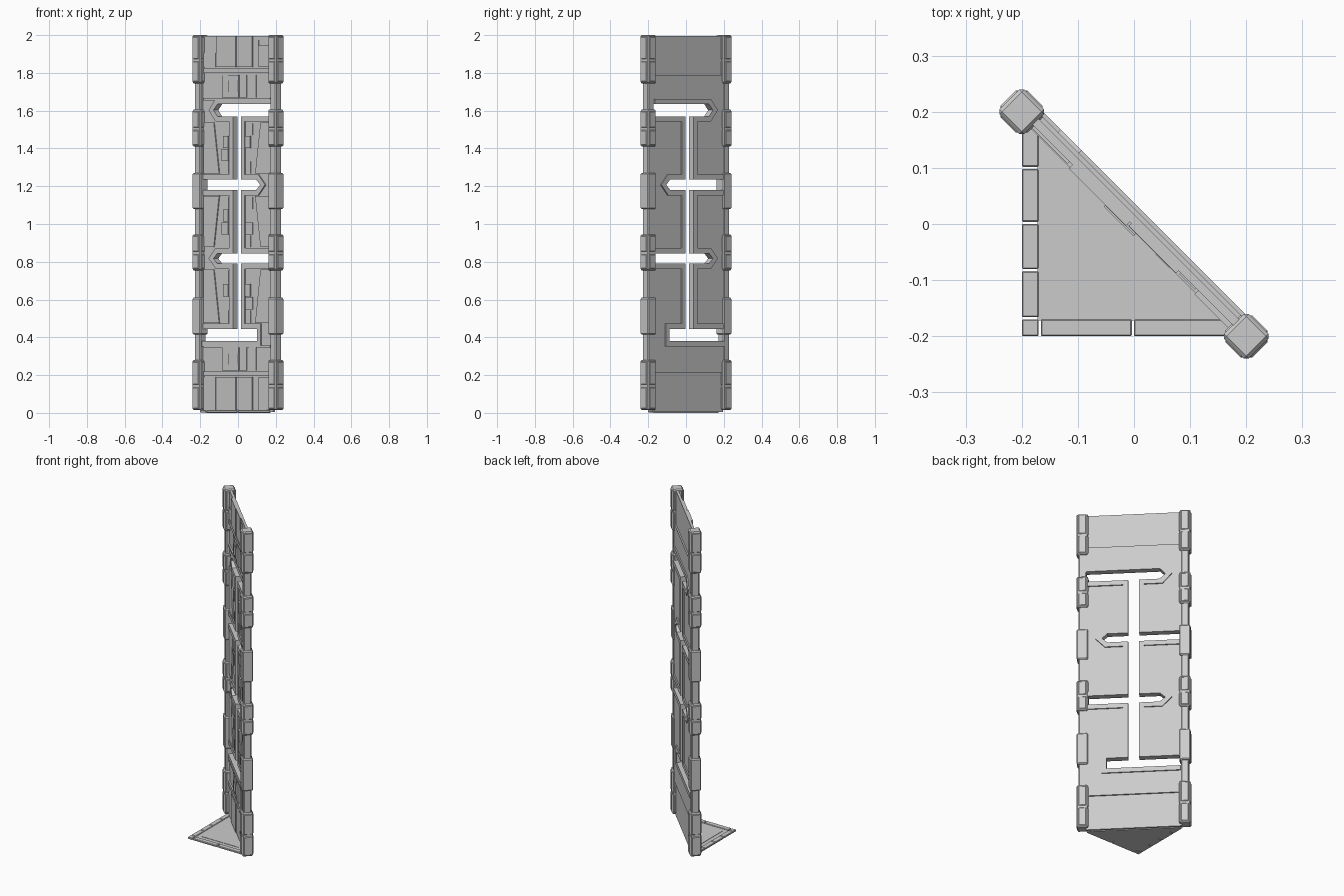
import bpy, bmesh, math
from mathutils import Matrix

cube = bpy.data.objects.get("Cube")
if cube:
    bpy.data.objects.remove(cube, do_unlink=True)

grey = bpy.data.materials.new("stone_grey")
grey.use_nodes = True
colour = (0.6, 0.6, 0.6, 1)
grey.diffuse_color = colour
grey.node_tree.nodes["Principled BSDF"].inputs["Base Color"].default_value = colour

# The wall is built facing -y, then turned onto the diagonal
TURN = Matrix.Rotation(-math.pi / 4, 4, "Z")
HALF = 0.283          # distance from centre to each post


def finish(name, bm, matrix=TURN):
    bmesh.ops.recalc_face_normals(bm, faces=bm.faces)
    mesh = bpy.data.meshes.new(name)
    bm.to_mesh(mesh)
    bm.free()
    mesh.materials.append(grey)
    obj = bpy.data.objects.new(name, mesh)
    obj.matrix_world = matrix
    bpy.context.collection.objects.link(obj)
    return obj


def add_box(bm, x0, x1, y0, y1, z0, z1):
    m = Matrix.Translation(((x0 + x1) / 2, (y0 + y1) / 2, (z0 + z1) / 2))
    bmesh.ops.create_cube(bm, size=1, matrix=m @ Matrix.Diagonal((x1 - x0, y1 - y0, z1 - z0, 1)))


def prism(bm, points, depth):
    face = bm.faces.new([bm.verts.new(p) for p in points])
    out = bmesh.ops.extrude_face_region(bm, geom=[face])
    verts = [v for v in out["geom"] if isinstance(v, bmesh.types.BMVert)]
    bmesh.ops.translate(bm, verts=verts, vec=depth)


def bevel(obj, width):
    mod = obj.modifiers.new("Bevel", "BEVEL")
    mod.width = width
    mod.segments = 1


# Outline of the branching slot, grown by a margin
SLOTS = [(0.38, 0.445), (0.79, 0.845), (1.18, 1.235), (1.57, 1.635)]


def slot_outline(margin, end):
    def closed_end(side, lo, hi, flat):
        if flat:
            x = side * (0.15 + margin)
            return [(x, lo), (x, hi)]
        x, tip = side * (0.145 + margin / 2), side * (0.175 + margin * 1.3)
        return [(x, lo), (tip, (lo + hi) / 2), (x, hi)]

    def flank(side):
        pts = []
        for i, (lo, hi) in enumerate(SLOTS):
            lo, hi = lo - margin, hi + margin
            opens = (i % 2 == 1) == (side > 0)
            arm = [(side * end, lo), (side * end, hi)] if opens else closed_end(side, lo, hi, i == 0)
            neck = side * (0.03 + margin)
            pts += ([(neck, lo)] if i > 0 else []) + arm + ([(neck, hi)] if i < 3 else [])
        return pts
    return flank(1) + flank(-1)[::-1]


def slot_prism(name, margin, end, y0, y1):
    bm = bmesh.new()
    prism(bm, [(x, y0, z) for x, z in slot_outline(margin, end)], (0, y1 - y0, 0))
    return finish(name, bm)


cutter = slot_prism("slot_cutter", 0, 0.3, -0.1, 0.1)
cutter.hide_render = True
cutter.hide_viewport = True
cutter.display_type = "WIRE"


def cut(obj):
    mod = obj.modifiers.new("Slot", "BOOLEAN")
    mod.operation = "DIFFERENCE"
    mod.solver = "EXACT"
    mod.object = cutter


# Wall plates and the raised rim round the slot
bm = bmesh.new()
add_box(bm, -0.265, 0.265, -0.001, 0.020, 0.215, 1.79)
cut(finish("wall_middle", bm))
for name, z0, z1 in (("wall_top", 1.785, 1.995), ("wall_base", 0.004, 0.22)):
    bm = bmesh.new()
    add_box(bm, -0.265, 0.265, -0.003, 0.012, z0, z1)
    finish(name, bm)
cut(slot_prism("slot_rim", 0.028, 0.26, -0.009, 0.027))

# Horizontal ledges on the front
bm = bmesh.new()
for z0, z1 in ((1.80, 1.825), (0.195, 0.22), (1.655, 1.668), (0.345, 0.358)):
    add_box(bm, -0.25, 0.25, -0.010, 0.002, z0, z1)
finish("front_ledges", bm)

# Tall slabs on the front of the top and base
bm = bmesh.new()
for x0, x1, d, drop in ((-0.25, -0.16, 0.008, 0.09), (-0.152, -0.008, 0.012, 0),
                        (-0.004, 0.115, 0.009, 0), (0.12, 0.16, 0.006, 0.02),
                        (0.165, 0.25, 0.012, 0.05)):
    add_box(bm, x0, x1, -d, 0, 1.83, 1.995 - drop)
    add_box(bm, x0, x1, -d, 0, 0.015, 0.19)
finish("front_slabs", bm)

# Small blocks above and below the slot
bm = bmesh.new()
for z0 in (0.225, 1.67):
    for x0, x1, d in ((-0.11, -0.065, 0.008), (-0.06, 0.015, 0.013),
                      (0.02, 0.07, 0.008), (0.09, 0.14, 0.006)):
        add_box(bm, x0, x1, -d, 0, z0, z0 + 0.12)
    add_box(bm, -0.06, 0.015, -0.016, 0, z0 + 0.03, z0 + 0.09)
finish("front_blocks", bm)

# Slanted cover panels and stacked blocks beside the central slit
bm = bmesh.new()
gaps = [(hi + 0.032, lo - 0.032) for (_, hi), (lo, _) in zip(SLOTS, SLOTS[1:])]
for i, (z0, z1) in enumerate(gaps):
    for side in (-1, 1):
        lean = 0.02 if (i + side) % 2 else -0.02
        prism(bm, [(side * x, -0.007, z) for x, z in
                   ((0.25, z0), (0.25, z1), (0.155 + lean, z1), (0.155 - lean, z0))], (0, 0.01, 0))
        height = (z1 - z0) / 4
        for k in range(4):
            if (k + i + side) % 4:
                add_box(bm, *sorted((side * 0.065, side * (0.115 if k % 2 else 0.10))),
                        -0.005 - 0.003 * (k % 3), 0, z0 + k * height, z0 + (k + 0.93) * height)
finish("front_panels", bm)

# Posts with bands of bevelled blocks
BANDS = [(0.015, 0.28), (0.415, 0.61), (0.755, 0.945), (1.08, 1.27), (1.41, 1.605), (1.745, 2.0)]
for side, label in ((-1, "right"), (1, "left")):
    x = side * HALF
    bm = bmesh.new()
    add_box(bm, x - 0.022, x + 0.022, -0.022, 0.022, 0.02, 1.99)
    bevel(finish(label + "_post", bm), 0.006)
    bm = bmesh.new()
    for i, (z0, z1) in enumerate(BANDS):
        add_box(bm, x - 0.031, x + 0.031, -0.031, 0.031, z0, z1)
        if i % 2 == 0 or i == 5:
            mid = z0 + (z1 - z0) * 0.48
            for a, b in ((z0 + 0.006, mid - 0.004), (mid + 0.004, z1 - 0.006)):
                add_box(bm, x - 0.025, x + 0.025, -0.034, 0.034, a, b)
                add_box(bm, x - 0.034, x + 0.034, -0.025, 0.025, a, b)
    bevel(finish(label + "_post_blocks", bm), 0.006)

# Triangular floor with a raised centre
FLAT = Matrix.Identity(4)
for name, c, far, z0, z1 in (("floor", -0.172, 0.172, 0, 0.010),
                             ("floor_centre", -0.146, 0.110, 0.008, 0.012)):
    bm = bmesh.new()
    prism(bm, [(c, c, z0), (far, c, z0), (c, far, z0)], (0, 0, z1 - z0))
    finish(name, bm, FLAT)

# Edge strips in separate lengths along both straight sides
bm = bmesh.new()
for a, b in ((-0.2, -0.170), (-0.166, -0.004), (0.0, 0.17)):
    add_box(bm, a, b, -0.2, -0.17, 0.003, 0.014)
for a, b in ((-0.166, -0.084), (-0.08, 0.0), (0.004, 0.098), (0.102, 0.17)):
    add_box(bm, -0.2, -0.17, a, b, 0.003, 0.014)
bevel(finish("floor_edge_strips", bm, FLAT), 0.002)
